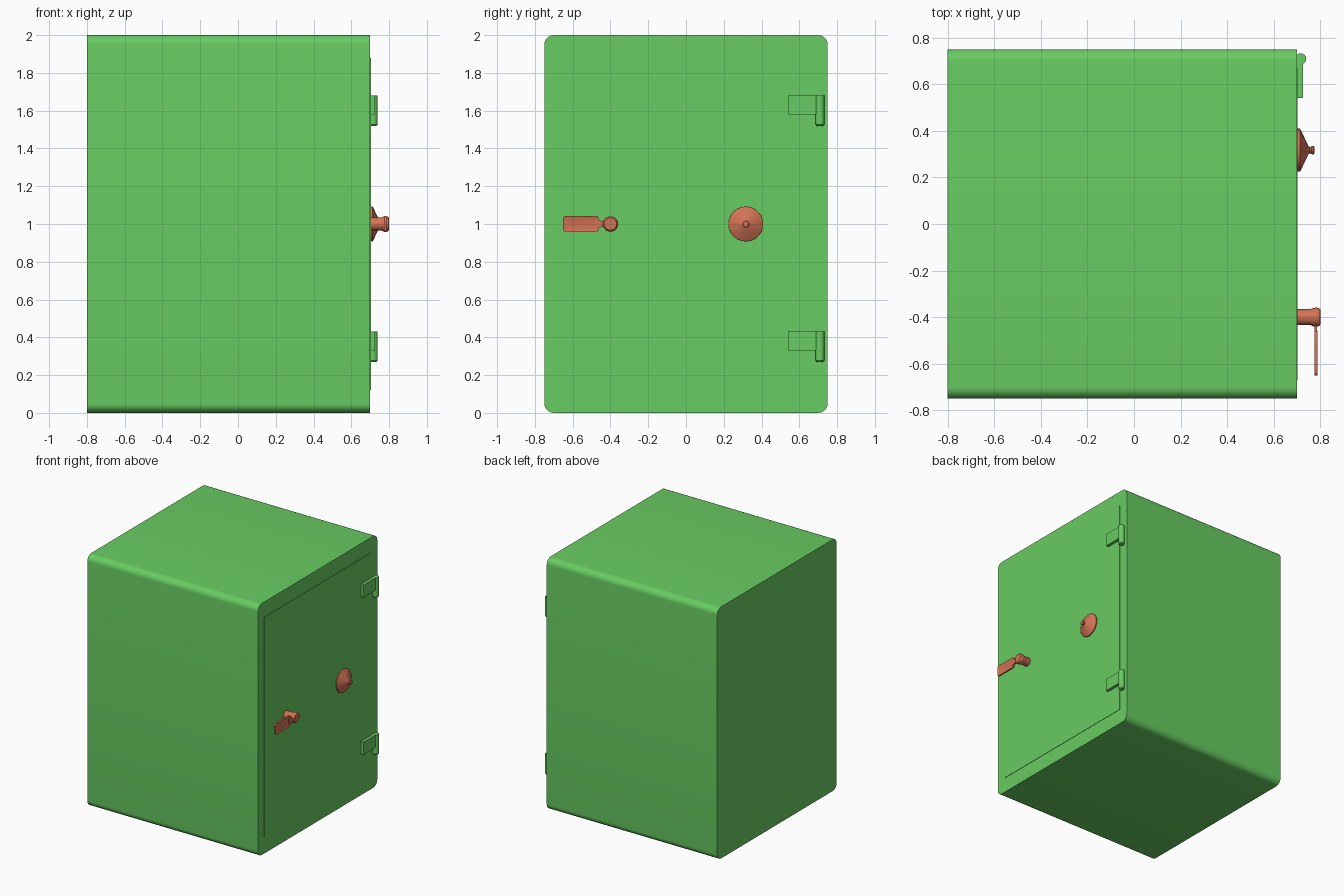
import bpy, bmesh
from math import sin, cos, pi, radians

if "Cube" in bpy.data.objects:
    bpy.data.objects.remove(bpy.data.objects["Cube"])


def material(name, color):
    m = bpy.data.materials.new(name)
    m.diffuse_color = color
    m.use_nodes = True
    m.node_tree.nodes["Principled BSDF"].inputs["Base Color"].default_value = m.diffuse_color
    return m


GREEN = material("green_paint", (0.138, 0.604, 0.122, 1))
COPPER = material("copper_metal", (0.65, 0.17, 0.09, 1))


def finish(name, bm, mat):
    bmesh.ops.recalc_face_normals(bm, faces=bm.faces)
    me = bpy.data.meshes.new(name)
    bm.to_mesh(me)
    bm.free()
    me.shade_smooth()
    me.set_sharp_from_angle(angle=radians(30))
    me.materials.append(mat)
    ob = bpy.data.objects.new(name, me)
    bpy.context.collection.objects.link(ob)
    return ob


def loft(bm, rings):
    """Skin a list of vertex-coordinate loops and cap both ends; returns end cap."""
    loops = [[bm.verts.new(p) for p in ring] for ring in rings]
    n = len(loops[0])
    for a, b in zip(loops, loops[1:]):
        for i in range(n):
            j = (i + 1) % n
            bm.faces.new((a[i], a[j], b[j], b[i]))
    bm.faces.new(loops[0][::-1])
    return bm.faces.new(loops[-1])


def rounded_rect(y0, y1, z0, z1, r, seg=8):
    pts = []
    corners = [(y1 - r, z1 - r), (y0 + r, z1 - r), (y0 + r, z0 + r), (y1 - r, z0 + r)]
    for k, (cy, cz) in enumerate(corners):
        for s in range(seg + 1):
            a = pi / 2 * (k + s / seg)
            pts.append((cy + r * cos(a), cz + r * sin(a)))
    return pts


def slab(name, mat, x0, x1, outline, inset=0, depth=0):
    """Extrude a YZ outline along x, with an optional recess in the outer face."""
    bm = bmesh.new()
    cap = loft(bm, [[(x, y, z) for y, z in outline] for x in (x0, x1)])
    if inset:
        bmesh.ops.recalc_face_normals(bm, faces=bm.faces)
        bmesh.ops.inset_region(bm, faces=[cap], thickness=inset)
        for v in cap.verts:
            v.co.x -= depth
    return finish(name, bm, mat)


def lathe(name, mat, profile, cx, cy, cz, axis, n=32):
    """Turn (radius, height) points around the x or z axis."""
    rings = []
    for r, h in profile:
        ring = []
        for i in range(n):
            u, v = r * cos(2 * pi * i / n), r * sin(2 * pi * i / n)
            ring.append((cx + h, cy + u, cz + v) if axis == "x" else (cx + u, cy + v, cz + h))
        rings.append(ring)
    bm = bmesh.new()
    loft(bm, rings)
    return finish(name, bm, mat)


# Cabinet body with rounded long edges, and the slightly raised door
slab("safe_body", GREEN, -0.8, 0.7, rounded_rect(-0.75, 0.75, 0, 2, 0.05))
slab("door", GREEN, 0.65, 0.703, rounded_rect(-0.67, 0.67, 0.12, 1.88, 0.002, 1))

# Two hinges: leaf plate and pin barrel
for label, z in (("lower", 0.27), ("upper", 1.52)):
    slab(label + "_hinge_leaf", GREEN, 0.69, 0.726,
         [(0.54, z + 0.06), (0.71, z + 0.06), (0.71, z + 0.16), (0.54, z + 0.16)])
    lathe(label + "_hinge_barrel", GREEN,
          [(0.017, 0), (0.0235, 0.008), (0.0235, 0.16)], 0.716, 0.709, z, "z", 24)

# Combination dial: conical disc with a small knob
lathe("dial", COPPER,
      [(0.092, -0.01), (0.092, 0.012), (0.085, 0.017), (0.026, 0.045), (0.019, 0.048),
       (0.014, 0.054), (0.014, 0.059), (0.018, 0.064), (0.018, 0.071), (0.015, 0.074)],
      0.7, 0.317, 1.0, "x", 40)

# Handle hub with flared head
lathe("handle_hub", COPPER,
      [(0.034, -0.01), (0.034, 0.058), (0.040, 0.070), (0.041, 0.086),
       (0.038, 0.095), (0.032, 0.1)],
      0.7, -0.4, 1.0, "x")

# Handle neck and recessed grip
slab("handle_neck", COPPER, 0.774, 0.786,
     [(-0.48, 0.973), (-0.45, 0.984), (-0.41, 0.984),
      (-0.41, 1.016), (-0.45, 1.016), (-0.48, 1.027)])
slab("handle_grip", COPPER, 0.774, 0.787,
     rounded_rect(-0.65, -0.46, 0.957, 1.043, 0.016, 5), inset=0.015, depth=0.005)
